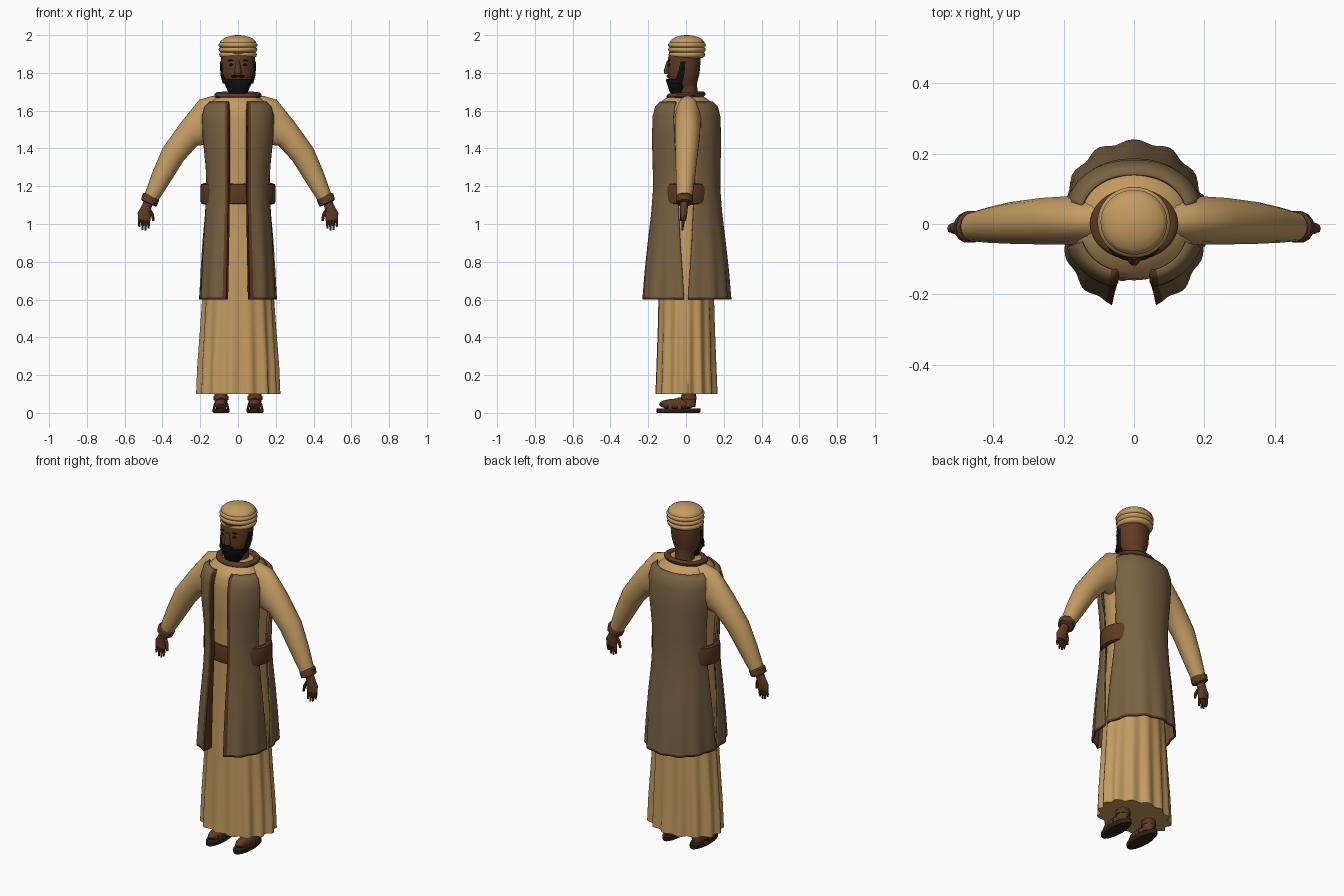
import bpy, bmesh, math
from mathutils import Vector

if "Cube" in bpy.data.objects:
    bpy.data.objects.remove(bpy.data.objects["Cube"])

def material(name, rgb):
    m = bpy.data.materials.new(name)
    m.diffuse_color = (*rgb, 1)
    m.use_nodes = True
    m.node_tree.nodes["Principled BSDF"].inputs["Base Color"].default_value = m.diffuse_color
    return m

TAN = material("tan cloth", (0.55, 0.33, 0.12))
VEST = material("olive brown cloth", (0.19, 0.122, 0.053))
TRIM = material("brown trim", (0.105, 0.042, 0.016))
SKIN = material("brown skin", (0.115, 0.043, 0.017))
BLACK = material("black hair", (0.006, 0.005, 0.005))
SOLE = material("dark leather", (0.03, 0.016, 0.009))

def finish(name, bm, mats, angle=40):
    bmesh.ops.recalc_face_normals(bm, faces=bm.faces)
    me = bpy.data.meshes.new(name)
    bm.to_mesh(me)
    bm.free()
    ob = bpy.data.objects.new(name, me)
    bpy.context.collection.objects.link(ob)
    for m in mats:
        me.materials.append(m)
    bpy.ops.object.select_all(action='DESELECT')
    ob.select_set(True)
    bpy.context.view_layer.objects.active = ob
    bpy.ops.object.shade_smooth_by_angle(angle=math.radians(angle))
    return ob

def loft(name, rings, mat, closed=False, angle=40):
    """Skin a list of point rings; cap the ends unless closed in a loop."""
    bm = bmesh.new()
    vs = [[bm.verts.new(p) for p in r] for r in rings]
    n = len(vs[0])
    for i in range(len(vs) if closed else len(vs) - 1):
        a, b = vs[i], vs[(i + 1) % len(vs)]
        for j in range(n):
            k = (j + 1) % n
            bm.faces.new((a[j], a[k], b[k], b[j]))
    if not closed:
        bm.faces.new(vs[0])
        bm.faces.new(vs[-1])
    return finish(name, bm, [mat], angle)

def ellipse(z, rx, ry, cx=0, cy=0, n=32, wave=0, count=14):
    out = []
    for j in range(n):
        a = 2 * math.pi * j / n
        w = 1 + wave * math.sin(count * a + 0.6) + wave * 0.4 * math.sin(5 * a)
        out.append((cx + rx * w * math.cos(a), cy + ry * w * math.sin(a), z))
    return out

def limb(name, sections, s, mat, n=14):
    """Sections: outer x,z / inner x,z / depth radius / depth centre."""
    rings = []
    for x0, z0, x1, z1, ry, cy in sections:
        ring = []
        for j in range(n):
            a = 2 * math.pi * j / n
            t = math.cos(a) / 2
            ring.append((s * ((x0 + x1) / 2 + t * (x0 - x1)), cy + ry * math.sin(a),
                         (z0 + z1) / 2 + t * (z0 - z1)))
        rings.append(ring)
    return loft(name, rings, mat)

def ball(name, loc, size, mat, seg=12):
    bm = bmesh.new()
    bmesh.ops.create_uvsphere(bm, u_segments=seg, v_segments=8, radius=1)
    for v in bm.verts:
        v.co = Vector([c * k for c, k in zip(v.co, size)]) + Vector(loc)
    return finish(name, bm, [mat])

def hoop(name, z, rx, ry, tr, tz, mat, tilt=0, n=40, m=10, power=1):
    """Elliptical band with an oval section."""
    rings = []
    for i in range(n):
        a = 2 * math.pi * i / n
        ring = []
        for j in range(m):
            b = 2 * math.pi * (j + 0.5) / m
            cb, sb = math.cos(b), math.sin(b)
            q = tr * math.copysign(abs(cb) ** power, cb)
            y = (ry + q) * math.sin(a)
            ring.append(((rx + q) * math.cos(a), y,
                         z + tz * math.copysign(abs(sb) ** power, sb) + tilt * y))
        rings.append(ring)
    return loft(name, rings, mat, closed=True)

# Long pleated robe with a sloping yoke
robe = [(0.10, .212, .158, .055), (0.25, .207, .153, .05), (0.45, .195, .148, .035),
        (0.65, .183, .144, .025), (0.9, .168, .14, .012), (1.15, .152, .137, 0),
        (1.4, .165, .152, 0), (1.55, .178, .16, 0), (1.61, .172, .155, 0),
        (1.645, .145, .138, 0), (1.67, .115, .1, 0), (1.685, .09, .08, 0)]
loft("robe", [ellipse(z, rx, ry, n=112, wave=w) for z, rx, ry, w in robe], TAN)

# Open vest: rows of height, half width, half depth
ROWS = [(1.645, .155, .14), (1.62, .183, .165), (1.57, .197, .178), (1.45, .19, .182),
        (1.3, .172, .179), (1.18, .167, .178), (1.05, .173, .188), (0.9, .184, .205),
        (0.75, .192, .22), (0.612, .198, .23), (0.6, .198, .231)]
POW = 0.9

def vest_point(a, z, rx, ry):
    k = max(0, (1.1 - z) / 0.5)
    w = 1 + 0.025 * k * math.sin(13 * a)
    c, s = math.cos(a), math.sin(a)
    return Vector((rx * w * math.copysign(abs(c) ** POW, c),
                   ry * w * math.copysign(abs(s) ** POW, s), z))

def side_angle(z):
    return math.radians(2 + 17 * max(0, min(1, (z - 0.65) / 0.9)))

def vest_panel(name, s):
    """s = 0 builds the back, s = +-1 builds one front panel."""
    bm = bmesh.new()
    cols = 40 if s == 0 else 20
    grid = []
    for z, rx, ry in ROWS:
        g = side_angle(z)
        row = []
        if s == 0:
            for i in range(cols + 1):
                row.append(vest_point(g + (math.pi - 2 * g) * i / cols, z, rx, ry))
        else:
            k = max(0, (1.1 - z) / 0.5)
            end = math.acos(((0.055 + 0.008 * k) / rx) ** (1 / POW))
            us = [i / (cols - 1) * 0.93 for i in range(cols)] + [1]
            row = [vest_point(-(g + (end - g) * u), z, rx, ry) for u in us]
            e = row[-1]
            row.append(Vector((e.x - 0.008, e.y + 0.014 + 0.045 * k, z)))  # folded edge
            for p in row:
                p.x *= s
        grid.append([bm.verts.new(p) for p in row])
    for r in range(len(grid) - 1):
        last = len(grid[r]) - 2
        for c in range(last + 1):
            f = bm.faces.new((grid[r][c], grid[r][c + 1], grid[r + 1][c + 1], grid[r + 1][c]))
            front_edge = s != 0 and c >= last - 1
            f.material_index = int(r == len(grid) - 2 or front_edge)
    ob = finish(name, bm, [VEST, TRIM], 60)
    mod = ob.modifiers.new("thickness", 'SOLIDIFY')
    mod.thickness = 0.008
    mod.offset = 0

vest_panel("vest_back", 0)
vest_panel("vest_front_right", 1)
vest_panel("vest_front_left", -1)

# Belt and collar
hoop("belt", 1.16, .182, .133, .018, .056, TRIM, power=0.5)
hoop("collar", 1.682, .108, .085, .018, .015, TRIM, tilt=0.06)

# Head, neck and face
head = [(1.64, .055, .05, .01), (1.72, .053, .05, .01), (1.735, .06, .062, -.005),
        (1.76, .076, .077, -.015), (1.80, .086, .085, -.013), (1.86, .09, .087, -.01),
        (1.91, .088, .085, -.005)]
loft("head", [ellipse(z, rx, ry, cy=cy) for z, rx, ry, cy in head], SKIN)
beard = [(1.685, .043, .028, -.05), (1.70, .052, .038, -.048), (1.73, .066, .05, -.046),
         (1.757, .079, .06, -.046), (1.768, .079, .058, -.046)]
loft("beard", [ellipse(z, rx, ry, cy=cy, n=24) for z, rx, ry, cy in beard], BLACK)
loft("nose", [ellipse(1.795, .019, .02, 0, -.096, 10), ellipse(1.812, .018, .021, 0, -.098, 10),
              ellipse(1.865, .008, .01, 0, -.092, 10)], SKIN)
for s, side in ((1, "right"), (-1, "left")):
    burn = [(1.745, .07, -.045, .024), (1.78, .08, -.03, .02),
            (1.82, .084, -.022, .017), (1.86, .085, -.016, .014)]
    loft("sideburn_" + side, [ellipse(z, .011, ry, s * cx, cy, 10) for z, cx, cy, ry in burn], BLACK)
    ball("eye_" + side, (s * .036, -.089, 1.843), (.014, .005, .006), BLACK)
    ball("eyebrow_" + side, (s * .038, -.088, 1.866), (.018, .006, .004), BLACK)
    ball("moustache_" + side, (s * .018, -.097, 1.782), (.02, .006, .006), BLACK)

# Wrapped cap with three rolls and a dome
cap = [(1.88, .086), (1.886, .096), (1.896, .1), (1.905, .098), (1.909, .092), (1.914, .099),
       (1.923, .103), (1.931, .1), (1.935, .094), (1.94, .101), (1.948, .104), (1.956, .1),
       (1.96, .095), (1.966, .095), (1.98, .081), (1.991, .058), (1.998, .03), (2.0, .006)]
loft("cap", [ellipse(z, r, r * 0.97, cy=.005, n=36) for z, r in cap], TAN, angle=50)

SLEEVE = [(.09, 1.683, .09, 1.50, .062, .01), (.14, 1.677, .12, 1.45, .068, .01),
          (.205, 1.658, .16, 1.42, .07, .01), (.30, 1.54, .215, 1.415, .067, .008),
          (.40, 1.40, .288, 1.335, .06, .003), (.455, 1.27, .36, 1.22, .051, -.003),
          (.495, 1.155, .425, 1.12, .041, -.008)]
CUFF = [(.495, 1.165, .418, 1.13, .041, -.008), (.505, 1.16, .418, 1.122, .046, -.008),
        (.513, 1.13, .43, 1.095, .045, -.009), (.506, 1.122, .436, 1.092, .036, -.009)]
HAND = [(.495, 1.13, .45, 1.11, .022, -.01), (.513, 1.09, .46, 1.08, .021, -.011),
        (.531, 1.06, .46, 1.05, .019, -.012), (.53, 1.025, .464, 1.015, .014, -.014)]
for s, side in ((1, "right"), (-1, "left")):
    # Arms and hands
    limb("sleeve_" + side, SLEEVE, s, TAN, 18)
    limb("cuff_" + side, CUFF, s, TRIM)
    limb("palm_" + side, HAND, s, SKIN)
    for i, (x, tip) in enumerate(((.473, .975), (.489, .965), (.505, .968), (.522, .985))):
        limb(f"finger_{i}_{side}", [(x + .008, 1.03, x - .008, 1.03, .009, -.014),
                                    (x + .008, 1.0, x - .007, 1.0, .008, -.017),
                                    (x + .005, tip, x - .004, tip, .005, -.02)], s, SKIN, 8)
    limb("thumb_" + side, [(.475, 1.09, .458, 1.075, .012, -.014),
                           (.463, 1.055, .444, 1.05, .011, -.02),
                           (.454, 1.015, .442, 1.015, .007, -.024)], s, SKIN, 8)

    # Legs, feet and sandals
    loft("leg_" + side, [ellipse(.03, .033, .036, s * .09, .015, 16), ellipse(.06, .034, .037, s * .09, .015, 16),
                         ellipse(.16, .038, .04, s * .09, .012, 16)], SKIN)
    ball("foot_" + side, (s * .09, -.045, .046), (.037, .098, .03), SKIN, 16)
    loft("sandal_sole_" + side, [ellipse(0, .04, .112, s * .09, -.04, 24),
                                 ellipse(.006, .045, .117, s * .09, -.04, 24),
                                 ellipse(.024, .045, .117, s * .09, -.04, 24)], SOLE)
    for name, y, w, h in (("toe_strap", -.085, .04, .07), ("instep_strap", -.035, .043, .081)):
        rings = []
        for i in range(13):
            a = math.pi * i / 12
            c, d = math.cos(a), math.sin(a)
            rings.append([(s * .09 + (w + e) * c, y + t, .02 + (h - .02 + e) * d)
                          for e, t in ((0, -.011), (0, .011), (-.008, .011), (-.008, -.011))])
        loft(f"{name}_{side}", rings, TRIM)
    loft("ankle_strap_" + side, [ellipse(z, r, r, s * .09, .015, 16) for z, r in
                                 ((.068, .038), (.072, .041), (.086, .041), (.09, .038))], TRIM)
